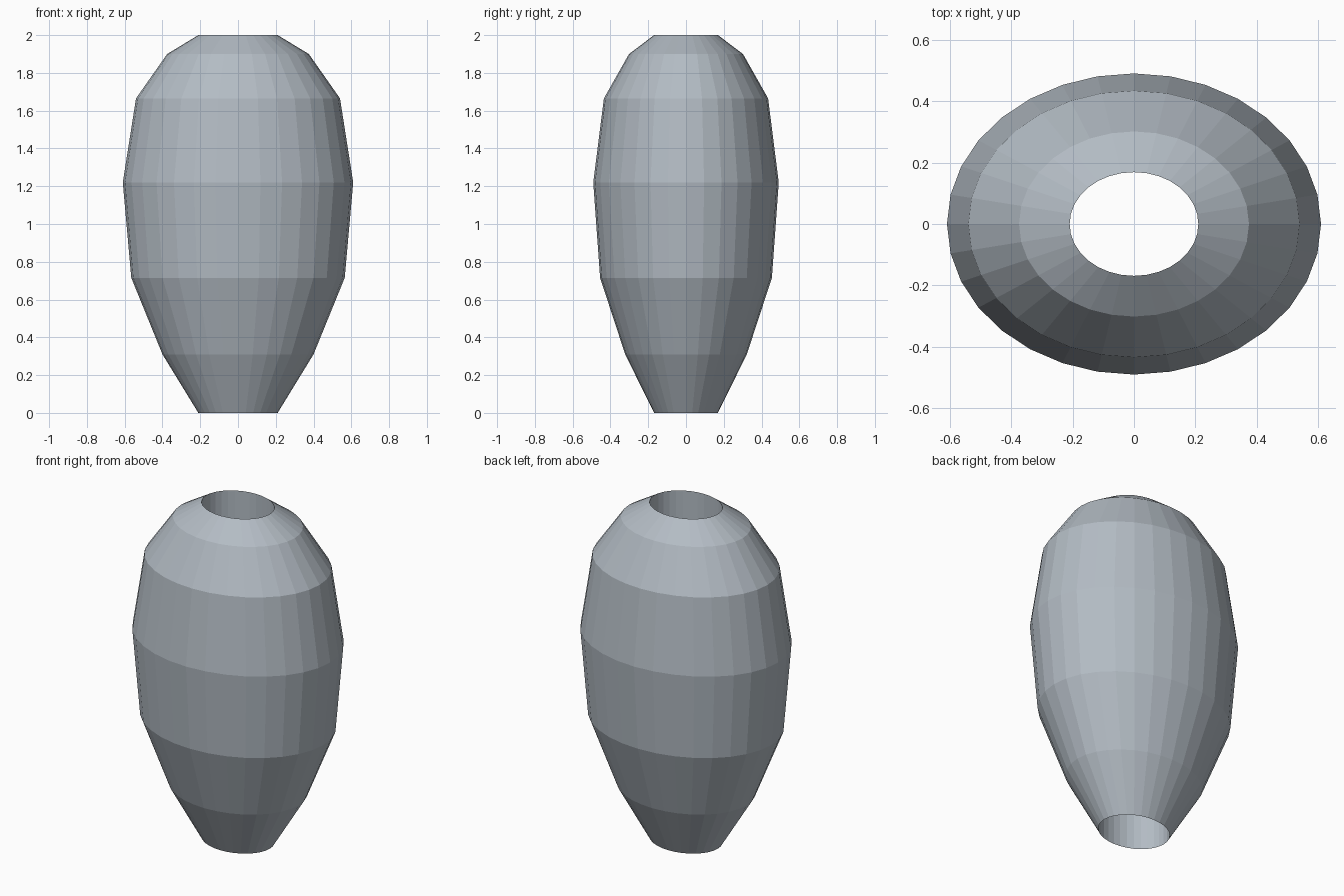
import bpy, bmesh, math

if "Cube" in bpy.data.objects:
    bpy.data.objects.remove(bpy.data.objects["Cube"])

SIDES = 32
# Outer profile: (x radius, z)
PROFILE = [(0.21, 0.0), (0.40, 0.31), (0.565, 0.715), (0.61, 1.22),
           (0.54, 1.665), (0.375, 1.90), (0.21, 2.0)]
DEPTH = 0.805  # y radius relative to x radius

mat = bpy.data.materials.new("blue grey")
mat.diffuse_color = (0.45, 0.50, 0.55, 1)
mat.use_nodes = True
mat.node_tree.nodes["Principled BSDF"].inputs["Base Color"].default_value = mat.diffuse_color

# Barrel body: elliptical rings lofted up the outside, then closed by a straight bore
bm = bmesh.new()
rings = []
for r, z in PROFILE:
    rings.append([bm.verts.new((r * math.cos(2 * math.pi * i / SIDES),
                                r * DEPTH * math.sin(2 * math.pi * i / SIDES), z))
                  for i in range(SIDES)])
for k, low in enumerate(rings):
    high = rings[(k + 1) % len(rings)]  # last ring joins the first: the bore
    for i in range(SIDES):
        j = (i + 1) % SIDES
        bm.faces.new((low[i], low[j], high[j], high[i]))
bmesh.ops.recalc_face_normals(bm, faces=bm.faces)

mesh = bpy.data.meshes.new("barrel_body")
bm.to_mesh(mesh)
bm.free()
mesh.materials.append(mat)
body = bpy.data.objects.new("barrel_body", mesh)
bpy.context.collection.objects.link(body)
